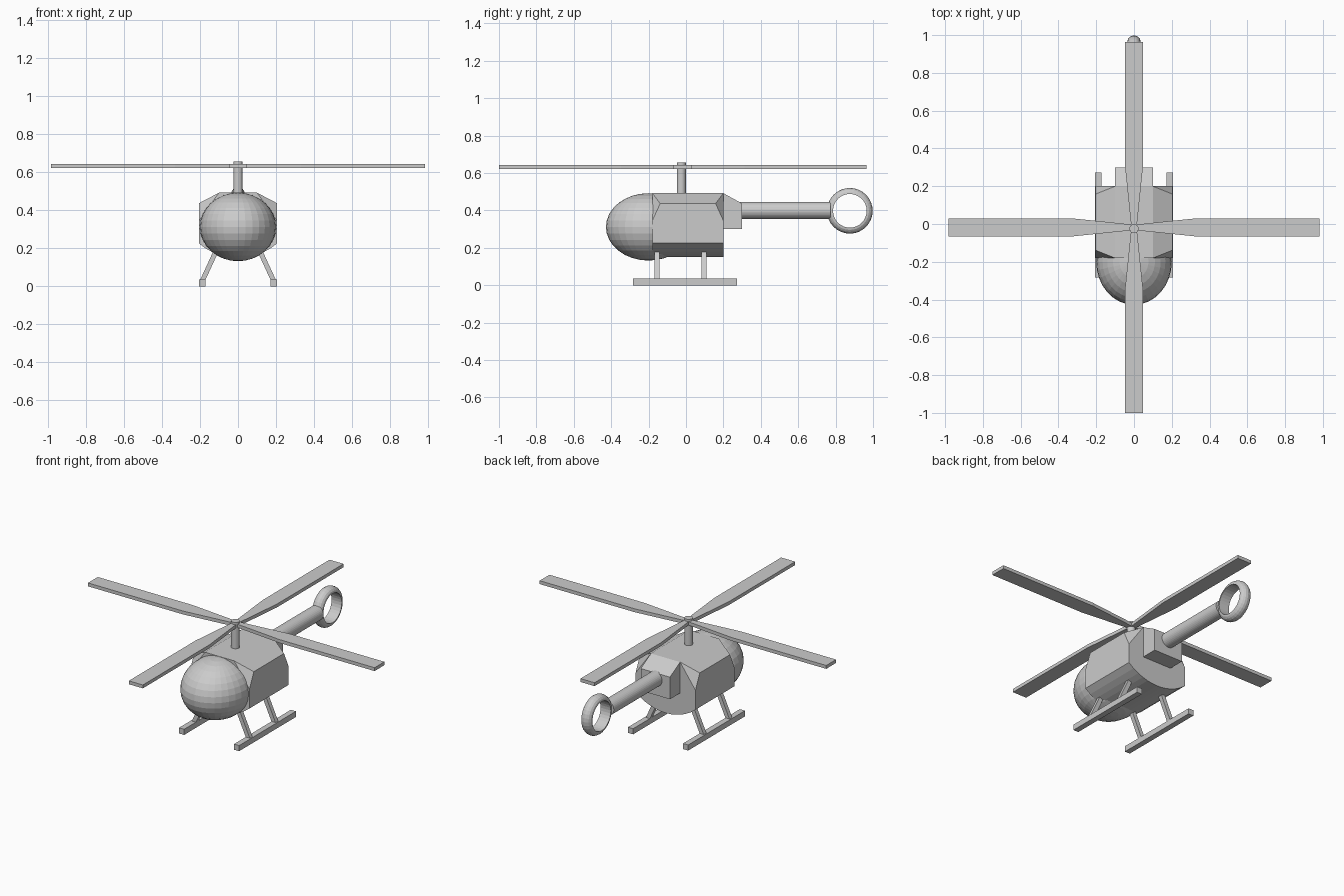
import bpy, bmesh, math
from mathutils import Vector, Matrix

if "Cube" in bpy.data.objects:
    bpy.data.objects.remove(bpy.data.objects["Cube"])

grey = bpy.data.materials.new("light_grey")
grey.diffuse_color = (0.6, 0.6, 0.6, 1)
grey.use_nodes = True
grey.node_tree.nodes["Principled BSDF"].inputs["Base Color"].default_value = grey.diffuse_color


def finish(name, bm):
    bmesh.ops.recalc_face_normals(bm, faces=bm.faces)
    me = bpy.data.meshes.new(name)
    bm.to_mesh(me)
    bm.free()
    me.materials.append(grey)
    ob = bpy.data.objects.new(name, me)
    bpy.context.collection.objects.link(ob)
    return ob


def hull(name, points):
    bm = bmesh.new()
    for p in points:
        bm.verts.new(p)
    bmesh.ops.convex_hull(bm, input=bm.verts)
    bmesh.ops.dissolve_limit(bm, angle_limit=0.01, verts=bm.verts, edges=bm.edges)
    return finish(name, bm)


def prism(name, outline, offset):
    """Extrude a closed 3D outline along an offset."""
    bm = bmesh.new()
    face = bm.faces.new([bm.verts.new(p) for p in outline])
    ext = bmesh.ops.extrude_face_region(bm, geom=[face])
    verts = [v for v in ext["geom"] if isinstance(v, bmesh.types.BMVert)]
    bmesh.ops.translate(bm, verts=verts, vec=offset)
    return finish(name, bm)


def box(name, lo, hi):
    return hull(name, [(x, y, z) for x in (lo[0], hi[0])
                       for y in (lo[1], hi[1]) for z in (lo[2], hi[2])])


def cylinder(name, a, b, r, sides=32):
    a, b = Vector(a), Vector(b)
    rot = (b - a).to_track_quat('Z', 'Y').to_matrix().to_4x4()
    bm = bmesh.new()
    bmesh.ops.create_cone(bm, cap_ends=True, segments=sides, radius1=r, radius2=r,
                          depth=(b - a).length,
                          matrix=Matrix.Translation((a + b) / 2) @ rot)
    return finish(name, bm)


# Rounded nose cabin
bm = bmesh.new()
bmesh.ops.create_uvsphere(bm, u_segments=32, v_segments=16, radius=1,
                          matrix=Matrix.Translation((0, -0.2, 0.312))
                          @ Matrix.Diagonal((0.2, 0.228, 0.18, 1)))
finish("nose_cabin", bm)

# Fuselage: flat sides, clipped upper corners, shallow curved belly
pts = []
for y, inward in ((-0.18, 0.042), (0.2, -0.042)):
    for s in (-1, 1):
        pts += [(s * 0.1, y, 0.492), (s * 0.205, y + inward, 0.437),
                (s * 0.205, y, 0.345), (s * 0.205, y, 0.225)]
    for i in range(-5, 6):
        x = 0.205 * i / 6
        pts.append((x, y, 0.15 + 0.32 - math.sqrt(0.32 ** 2 - x * x)))
hull("fuselage", pts)

# Rear fairing with sloped top
prism("rear_fairing", [(-0.1, 0.19, 0.3), (-0.1, 0.3, 0.3), (-0.1, 0.3, 0.437),
                       (-0.1, 0.2, 0.492), (-0.1, 0.19, 0.492)], (0.2, 0, 0))

# Tail boom
cylinder("tail_boom", (0, 0.29, 0.4), (0, 0.772, 0.4), 0.046)

# Tail ring: flat inside, rounded outside
section = [(0.035 * math.cos(t), 0.09 + 0.032 * math.sin(t))
           for t in (math.pi * i / 8 for i in range(9))]
bm = bmesh.new()
rings = []
for k in range(32):
    a = 2 * math.pi * k / 32
    rings.append([bm.verts.new((x, 0.876 + r * math.cos(a), 0.398 + r * math.sin(a)))
                  for x, r in section])
for k in range(32):
    p, q = rings[k], rings[(k + 1) % 32]
    for i in range(9):
        j = (i + 1) % 9
        bm.faces.new((p[i], p[j], q[j], q[i]))
finish("tail_ring", bm)

# Rotor mast
HUB_Y = -0.018
cylinder("rotor_mast", (0, HUB_Y - 0.007, 0.47), (0, HUB_Y - 0.007, 0.655), 0.024, 24)

# Four tapered rotor blades
for k in range(4):
    rot = Matrix.Rotation(k * math.pi / 2, 3, 'Z')
    shape = [(0, -0.014), (0.33, -0.048), (0.982, -0.048),
             (0.982, 0.048), (0.33, 0.048), (0, 0.014)]
    prism("rotor_blade_%d" % (k + 1),
          [rot @ Vector((x, y, 0)) + Vector((0, HUB_Y, 0.621)) for x, y in shape],
          (0, 0, 0.021))

# Landing skids and slanted struts
for s, side in ((-1, "left"), (1, "right")):
    box("skid_" + side, (s * 0.171, -0.283, 0), (s * 0.206, 0.273, 0.035))
    for y, end in ((-0.155, "front"), (0.097, "rear")):
        prism("strut_%s_%s" % (end, side),
              [(s * x, y - 0.013, z) for x, z in
               ((0.175, 0.025), (0.203, 0.025), (0.118, 0.21), (0.09, 0.21))],
              (0, 0.026, 0))
